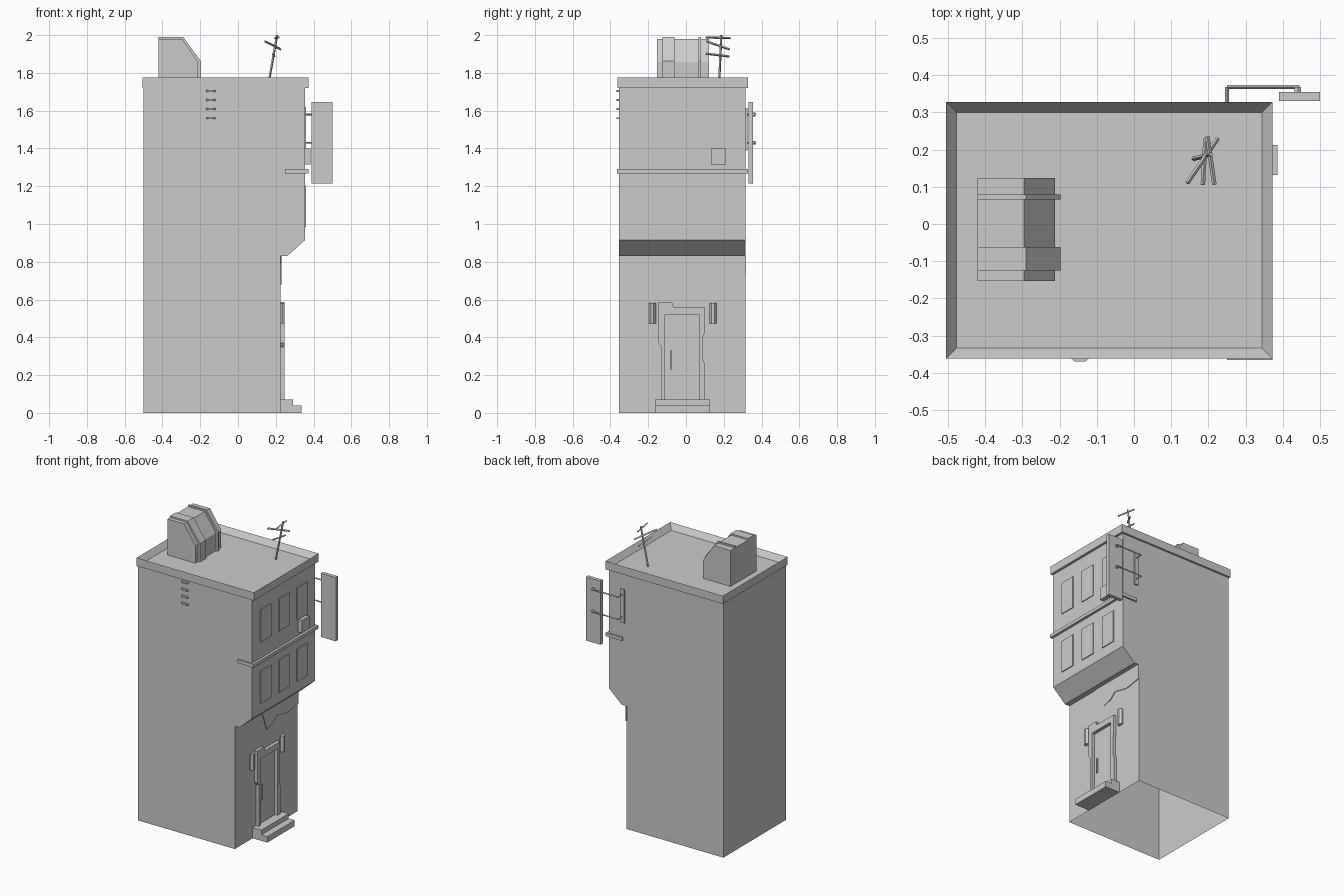
import bpy, bmesh
from mathutils import Vector

cube = bpy.data.objects.get("Cube")
if cube:
    bpy.data.objects.remove(cube)

grey = bpy.data.materials.new("plain_grey")
grey.use_nodes = True
colour = (0.6, 0.6, 0.6, 1)
grey.diffuse_color = colour
grey.node_tree.nodes["Principled BSDF"].inputs["Base Color"].default_value = colour


def finish(name, bm):
    bmesh.ops.recalc_face_normals(bm, faces=bm.faces)
    mesh = bpy.data.meshes.new(name)
    bm.to_mesh(mesh)
    bm.free()
    mesh.materials.append(grey)
    obj = bpy.data.objects.new(name, mesh)
    bpy.context.collection.objects.link(obj)
    return obj


def prism(name, points, axis, start, end, open_base=False):
    """Extrude a flat outline along x, y or z."""
    place = {"x": lambda a, b: (start, a, b),
             "y": lambda a, b: (a, start, b),
             "z": lambda a, b: (a, b, start)}[axis]
    bm = bmesh.new()
    face = bm.faces.new([bm.verts.new(place(a, b)) for a, b in points])
    new = bmesh.ops.extrude_face_region(bm, geom=[face])["geom"]
    step = Vector([end - start if axis == k else 0 for k in "xyz"])
    bmesh.ops.translate(bm, vec=step, verts=[v for v in new if isinstance(v, bmesh.types.BMVert)])
    obj = finish(name, bm)
    if open_base:
        bm = bmesh.new()
        bm.from_mesh(obj.data)
        base = [f for f in bm.faces if all(abs(v.co.z) < 0.001 for v in f.verts)]
        bmesh.ops.delete(bm, geom=base, context="FACES_ONLY")
        bm.to_mesh(obj.data)
        bm.free()
    return obj


def box(name, x, y, z):
    outline = [(x[0], y[0]), (x[1], y[0]), (x[1], y[1]), (x[0], y[1])]
    return prism(name, outline, "z", z[0], z[1])


def rod(name, points, radius, sides=4):
    """Straight bars joining a chain of points."""
    bm = bmesh.new()
    for a, b in zip(points, points[1:]):
        a, b = Vector(a), Vector(b)
        made = bmesh.ops.create_cone(bm, cap_ends=True, segments=sides, radius1=radius,
                                     radius2=radius, depth=(b - a).length)
        turn = (b - a).to_track_quat("Z", "Y").to_matrix()
        bmesh.ops.rotate(bm, verts=made["verts"], matrix=turn)
        bmesh.ops.translate(bm, verts=made["verts"], vec=(a + b) / 2)
    return finish(name, bm)


# Tower with overhanging upper storeys, open underneath
FRONT, BACK, WALL, UPPER = -0.355, 0.315, 0.225, 0.355
prism("tower_walls", [(-0.5, 0), (WALL, 0), (WALL, 0.83), (0.26, 0.83),
                      (UPPER, 0.915), (UPPER, 1.73), (-0.5, 1.73)],
      "y", FRONT, BACK, open_base=True)

# Roof with raised rim
rim = box("roof_parapet", (-0.505, 0.372), (-0.362, 0.328), (1.72, 1.775))
bm = bmesh.new()
bm.from_mesh(rim.data)
top = max(bm.faces, key=lambda f: f.calc_center_median().z)
bmesh.ops.inset_region(bm, faces=[top], thickness=0.04)
bmesh.ops.translate(bm, verts=top.verts, vec=(0, 0, -0.038))
bm.to_mesh(rim.data)
bm.free()

# Roof hut with two raised bands
hut = [(-0.42, 1.735), (-0.212, 1.735), (-0.212, 1.857), (-0.295, 1.98), (-0.42, 1.98)]
band = [(-0.42, 1.735), (-0.197, 1.735), (-0.197, 1.862), (-0.29, 1.99), (-0.42, 1.99)]
prism("roof_hut", hut, "y", -0.153, 0.123)
prism("roof_hut_wide_band", band, "y", -0.125, -0.062)
prism("roof_hut_narrow_band", band, "y", 0.066, 0.079)

# Leaning aerial
rod("aerial_mast", [(0.16, 0.175, 1.735), (0.207, 0.187, 2.0)], 0.006)
for i, ends in enumerate([[(0.143, 0.11, 1.967), (0.225, 0.23, 1.925)],
                          [(0.216, 0.105, 1.988), (0.197, 0.235, 1.984)],
                          [(0.185, 0.105, 1.902), (0.192, 0.23, 1.887)]]):
    rod(f"aerial_bar_{i + 1}", ends, 0.006)

# Ledge between the storeys
box("storey_ledge", (0.25, 0.372), (-0.365, 0.327), (1.268, 1.29))

# Windows
for row, base in (("lower", 0.985), ("upper", 1.4)):
    for i in range(3):
        y = -0.27 + i * 0.195
        box(f"{row}_window_{i + 1}", (UPPER - 0.01, UPPER + 0.006),
            (y, y + 0.11), (base, base + 0.22))

# Cooling unit below a window
box("cooling_unit", (UPPER - 0.01, 0.385), (0.132, 0.212), (1.315, 1.4))

# Hanging sign board on a bracket
box("sign_board", (0.39, 0.5), (0.33, 0.355), (1.215, 1.645))
box("sign_wall_plate", (0.235, 0.265), (0.31, 0.325), (1.39, 1.615))
for name, z in (("lower", 1.43), ("upper", 1.58)):
    rod(f"sign_{name}_arm", [(0.25, BACK, z), (0.25, 0.368, z), (0.445, 0.368, z)], 0.005)
    rod(f"sign_{name}_peg", [(0.44, 0.35, z), (0.44, 0.368, z)], 0.01, 6)

# Climbing rungs
for i in range(4):
    z = 1.555 + i * 0.048
    prism(f"climbing_rung_{i + 1}", [(-0.17, -0.35), (-0.17, -0.36), (-0.16, -0.369),
                                     (-0.13, -0.369), (-0.12, -0.36), (-0.12, -0.35)],
          "z", z, z + 0.01)

# Doorstep
box("lower_step", (WALL, 0.335), (-0.165, 0.127), (0, 0.04))
box("upper_step", (WALL, 0.29), (-0.165, 0.127), (0.04, 0.072))

# Worn door surround, door and handle
prism("door_surround", [(-0.11, 0.07), (-0.11, 0.52), (0.07, 0.52), (0.07, 0.07),
                        (0.1, 0.07), (0.1, 0.26), (0.09, 0.28), (0.09, 0.4),
                        (0.097, 0.42), (0.097, 0.56), (-0.065, 0.56), (-0.075, 0.587),
                        (-0.145, 0.587), (-0.145, 0.37), (-0.13, 0.35), (-0.13, 0.07)],
      "x", WALL - 0.01, 0.247)
box("door", (WALL - 0.01, WALL + 0.004), (-0.1, 0.06), (0.07, 0.51))
box("door_handle", (WALL, WALL + 0.012), (-0.085, -0.073), (0.23, 0.33))

# Wall lamps with bevelled fronts
for name, y in (("right", -0.178), ("left", 0.143)):
    prism(f"{name}_wall_lamp", [(WALL - 0.005, y - 0.018), (0.232, y - 0.018), (0.247, y - 0.007),
                                (0.247, y + 0.007), (0.232, y + 0.018), (WALL - 0.005, y + 0.018)],
          "z", 0.473, 0.582)

# Broken plaster above the door
prism("broken_plaster", [(-0.1, 0.83), (-0.06, 0.79), (-0.02, 0.68), (0.05, 0.7),
                         (0.09, 0.735), (0.2, 0.71), (0.317, 0.73), (0.317, 0.83)],
      "x", WALL - 0.003, WALL + 0.005)
